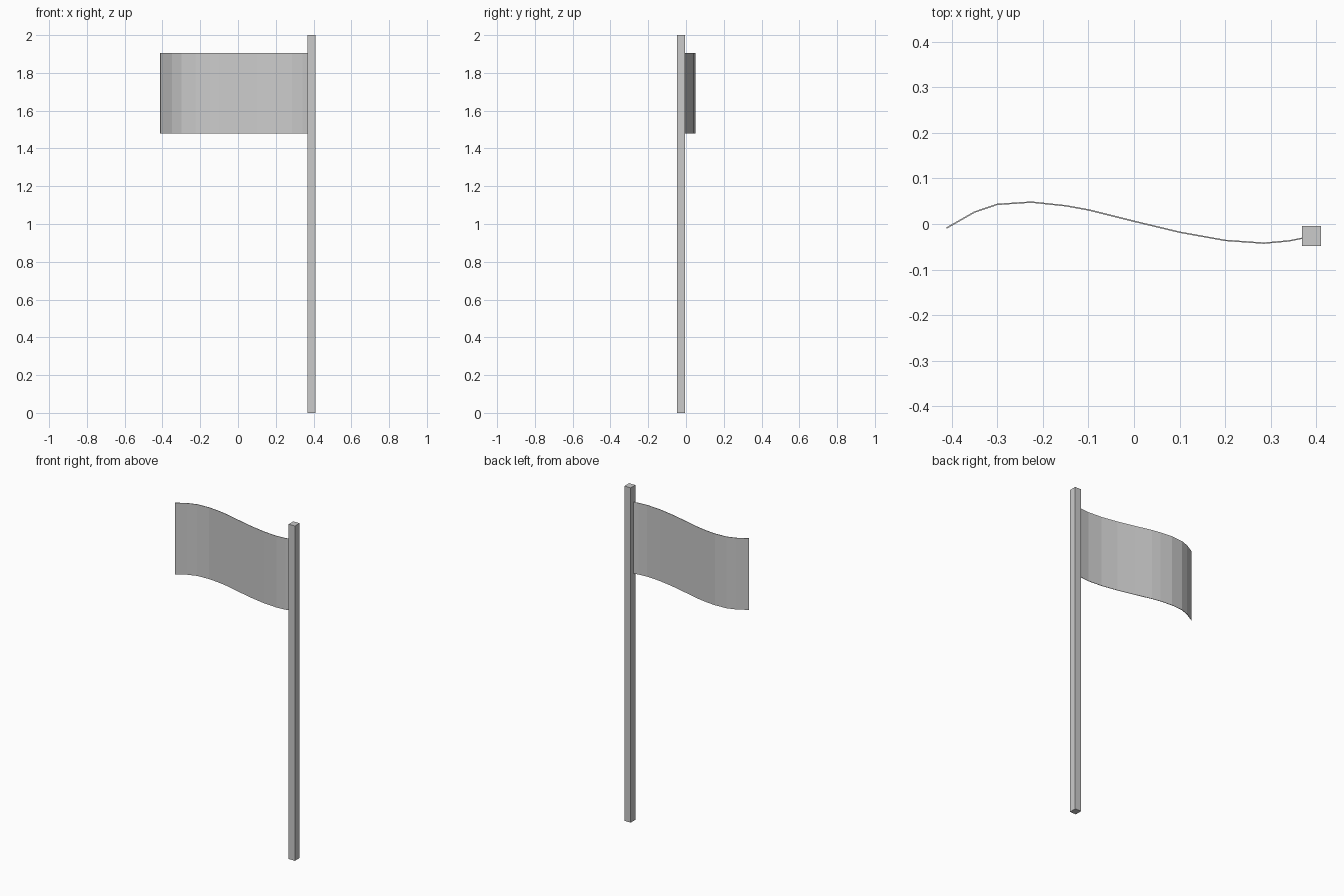
import bpy
import bmesh
from mathutils import Vector

cube = bpy.data.objects.get("Cube")
if cube:
    bpy.data.objects.remove(cube)

grey = bpy.data.materials.new("plain grey")
grey.use_nodes = True
colour = (0.6, 0.6, 0.6, 1)
grey.diffuse_color = colour
grey.node_tree.nodes["Principled BSDF"].inputs["Base Color"].default_value = colour


def add_object(name, bm):
    mesh = bpy.data.meshes.new(name)
    bm.to_mesh(mesh)
    bm.free()
    mesh.materials.append(grey)
    obj = bpy.data.objects.new(name, mesh)
    bpy.context.collection.objects.link(obj)
    return obj


# Square pole
bm = bmesh.new()
bmesh.ops.create_cube(bm, size=1)
bmesh.ops.scale(bm, vec=(0.041, 0.044, 2), verts=bm.verts)
bmesh.ops.translate(bm, vec=(0.389, -0.026, 1), verts=bm.verts)
add_object("pole", bm)

# Waving cloth: a wavy top-down path, extruded upwards
path = [Vector((x, y, 1.478)) for x, y in (
    (-0.411, -0.009), (-0.35, 0.026), (-0.3, 0.043), (-0.225, 0.048),
    (-0.15, 0.040), (-0.1, 0.031), (0, 0.006), (0.1, -0.018),
    (0.2, -0.036), (0.285, -0.042), (0.34, -0.037), (0.385, -0.028))]
bm = bmesh.new()
verts = [bm.verts.new(p) for p in path]
edges = [bm.edges.new(pair) for pair in zip(verts, verts[1:])]
raised = bmesh.ops.extrude_edge_only(bm, edges=edges)["geom"]
bmesh.ops.translate(bm, vec=(0, 0, 0.427),
                    verts=[g for g in raised if isinstance(g, bmesh.types.BMVert)])
flag = add_object("flag", bm)

# Thin cloth thickness
cloth = flag.modifiers.new("cloth thickness", "SOLIDIFY")
cloth.thickness = 0.003
cloth.offset = 0
